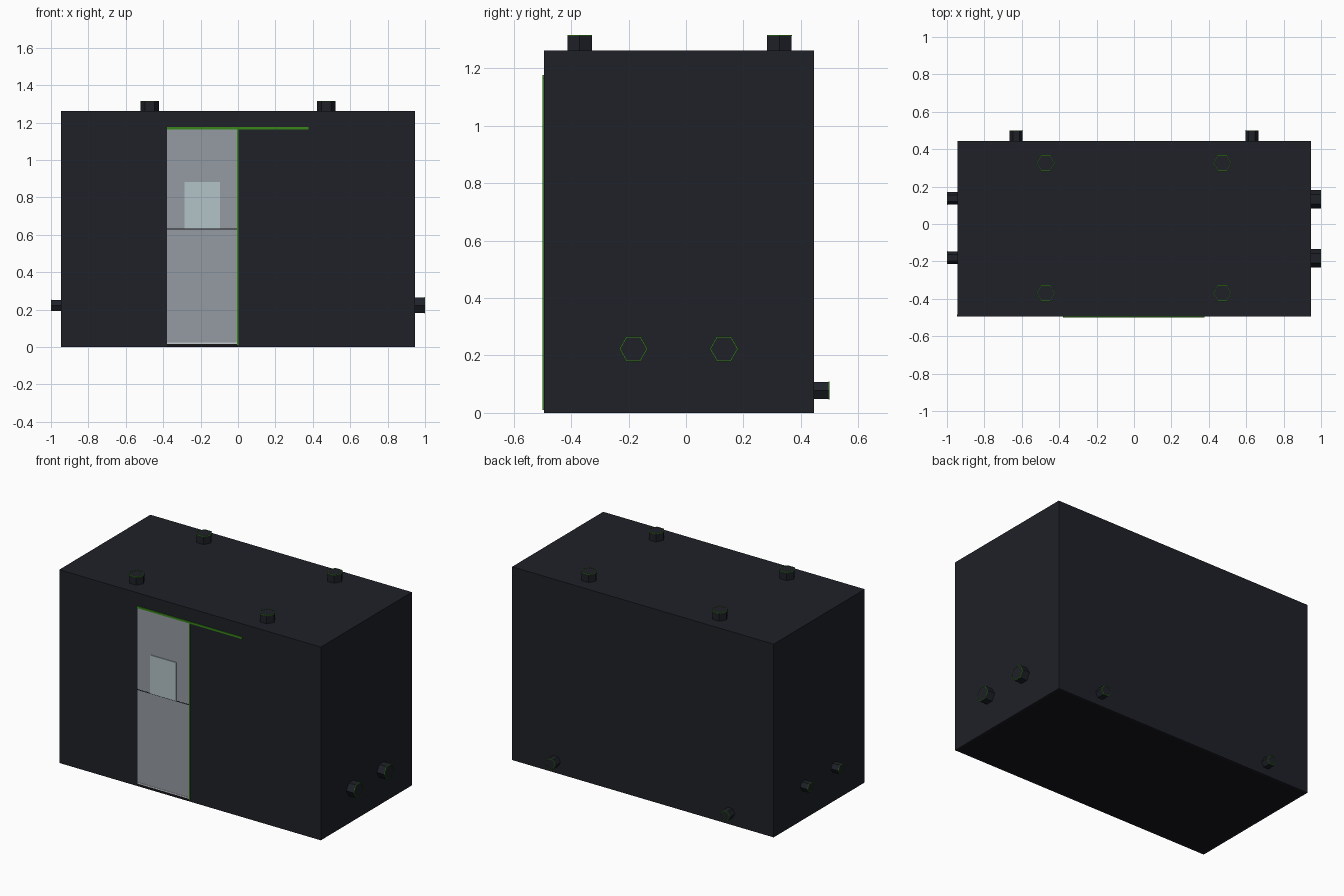
import bpy, bmesh
from math import pi
from mathutils import Matrix, Vector

if "Cube" in bpy.data.objects:
    bpy.data.objects.remove(bpy.data.objects["Cube"])


def mat(name, col):
    m = bpy.data.materials.new(name)
    m.diffuse_color = col
    m.use_nodes = True
    m.node_tree.nodes["Principled BSDF"].inputs["Base Color"].default_value = m.diffuse_color
    return m


DARK = mat("dark_metal", (0.013, 0.015, 0.021, 1))
BLACK = mat("black_floor", (0.008, 0.008, 0.010, 1))
LIGHT = mat("pale_lining", (0.55, 0.58, 0.62, 1))
GREEN = mat("green_trim", (0.04, 0.24, 0.01, 1))
GLASS = mat("tinted_glass", (0.30, 0.33, 0.36, 0.25))
SCREEN = mat("window_glass", (0.45, 0.55, 0.58, 0.5))


def finish(bm, name, material):
    me = bpy.data.meshes.new(name)
    bm.to_mesh(me)
    bm.free()
    me.materials.append(material)
    ob = bpy.data.objects.new(name, me)
    bpy.context.collection.objects.link(ob)
    return ob


def box(name, x, y, z, material):
    bm = bmesh.new()
    size = (x[1] - x[0], y[1] - y[0], z[1] - z[0], 1)
    mid = ((x[0] + x[1]) / 2, (y[0] + y[1]) / 2, (z[0] + z[1]) / 2)
    bmesh.ops.create_cube(bm, size=1, matrix=Matrix.Translation(mid) @ Matrix.Diagonal(size))
    return finish(bm, name, material)


def pipe(name, base, axis, r, length=0.055):
    """Hexagonal stub along an axis, with a thin green rim at its end."""
    axis = Vector(axis)
    side = Vector((0, 1, 0)) if abs(axis.x) else Vector((1, 0, 0))
    up = axis.cross(side)
    rot = Matrix((side, up, axis)).transposed().to_4x4()
    place = Matrix.Translation(base) @ rot

    def ring(bm, rad, h):
        return [bm.verts.new(place @ (Matrix.Rotation(i * pi / 3, 4, 'Z') @ Vector((rad, 0, h))))
                for i in range(6)]

    bm = bmesh.new()
    a, b = ring(bm, r, 0), ring(bm, r, length - 0.001)
    bm.faces.new(a[::-1])
    bm.faces.new(b)
    for i in range(6):
        j = (i + 1) % 6
        bm.faces.new((a[i], a[j], b[j], b[i]))
    finish(bm, name, DARK)

    bm = bmesh.new()
    loops = [ring(bm, r + 0.001, length - 0.004), ring(bm, r + 0.001, length),
             ring(bm, r - 0.003, length), ring(bm, r - 0.003, length - 0.004)]
    for k in range(4):
        p, q = loops[k], loops[(k + 1) % 4]
        for i in range(6):
            j = (i + 1) % 6
            bm.faces.new((p[i], p[j], q[j], q[i]))
    finish(bm, name + "_rim", GREEN)


X, YF, YB, H, T = 0.945, -0.495, 0.445, 1.262, 0.012
DOOR_L, DOOR_TOP = -0.38, 1.17

# Outer shell
box("back_wall", (-X, X), (YB - T, YB), (0, H), DARK)
for name, s in (("left", -1), ("right", 1)):
    box(name + "_wall", sorted((s * X, s * (X - T))), (YF + T, YB - T), (0, H), DARK)
box("roof", (-X + T, X - T), (YF + T, YB - T), (H - T, H), DARK)
box("floor", (-X + T, X - T), (YF + T, YB - T), (0, 0.03), BLACK)
box("front_wall_left", (-X, DOOR_L), (YF, YF + T), (0, H), DARK)
box("front_wall_right", (0, X), (YF, YF + T), (0, H), DARK)
box("front_wall_lintel", (DOOR_L, 0), (YF, YF + T), (DOOR_TOP, H), DARK)

# Pale interior lining, dark skirting below it
for part, z, m in (("lining", (0.06, H - T), LIGHT), ("skirting", (0.03, 0.06), BLACK)):
    box("back_" + part, (-X + T, X - T), (YB - T - 0.004, YB - T), z, m)
    for name, s in (("left_", -1), ("right_", 1)):
        box(name + part, sorted((s * (X - T), s * (X - T - 0.004))), (YF + T, YB - T - 0.004), z, m)

# Doorway: glass leaf, crossbar, window, threshold
box("door_glass", (DOOR_L, 0), (YF, YF + 0.006), (0.025, DOOR_TOP), GLASS)
box("door_crossbar", (DOOR_L, 0), (YF - 0.001, YF + 0.006), (0.628, 0.633), BLACK)
box("door_window", (-0.285, -0.097), (-0.5, YF + 0.006), (0.633, 0.883), SCREEN)
box("door_threshold", (DOOR_L, 0), (YF, YF + T), (0.016, 0.024), LIGHT)
box("door_sill", (DOOR_L, 0), (YF, YF + T), (0, 0.016), BLACK)

# Green rail over the door and upright at its edge
box("door_rail", (DOOR_L, 0.378), (-0.499, YF + 0.002), (1.164, 1.177), GREEN)
box("door_upright", (-0.006, 0.004), (-0.499, YF + 0.002), (0.01, 1.164), GREEN)

# Hexagonal stubs on the roof, sides and back
for i, s in enumerate((-1, 1)):
    for j, y in enumerate((-0.37, 0.325)):
        pipe(f"roof_stub_{i}{j}", (s * 0.472, y, H), (0, 0, 1), 0.049, 0.054)
    pipe(f"back_stub_{i}", (s * 0.63, YB, 0.078), (0, 1, 0), 0.035)
for i, y in enumerate((-0.183, 0.132)):
    pipe(f"right_stub_{i}", (X, y, 0.223), (1, 0, 0), 0.049)
for i, y in enumerate((-0.18, 0.137)):
    pipe(f"left_stub_{i}", (-X, y, 0.223), (-1, 0, 0), 0.034)
